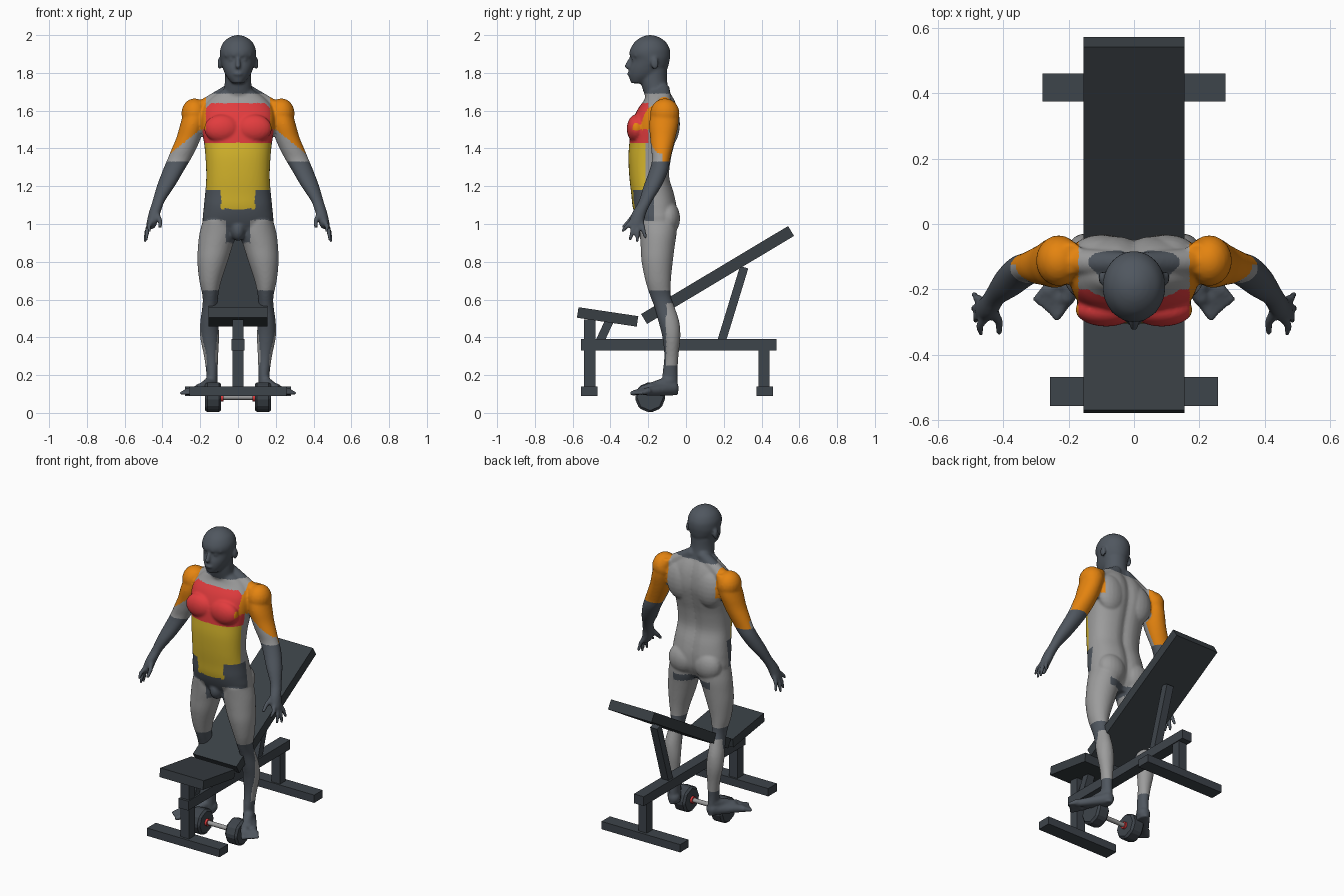
import bpy, bmesh, math
from mathutils import Matrix, Vector

cube = bpy.data.objects.get("Cube")
if cube:
    bpy.data.objects.remove(cube, do_unlink=True)


def material(name, r, g, b):
    mat = bpy.data.materials.new(name)
    mat.use_nodes = True
    mat.diffuse_color = (r, g, b, 1)
    mat.node_tree.nodes["Principled BSDF"].inputs["Base Color"].default_value = (r, g, b, 1)
    return mat


SLATE = material("slate body", .08, .095, .115)
GREY = material("grey muscle", .33, .33, .33)
RED = material("red chest", .76, .045, .048)
ORANGE = material("orange shoulder", .78, .23, .005)
YELLOW = material("yellow abdomen", .68, .47, .025)
FRAME = material("dark frame", .048, .058, .07)
PAD = material("dark pad", .04, .049, .057)


# ---------- shape helpers ----------
def blend(rows, steps=4):
    """Smooth curve through rows of numbers."""
    out = []
    for i in range(len(rows) - 1):
        a, b, c, d = (rows[max(0, min(len(rows) - 1, i + k))] for k in (-1, 0, 1, 2))
        for s in range(steps):
            t = s / steps
            out.append([q + t / 2 * (r - p + t * (2*p - 5*q + 4*r - s_ + t * (3*(q - r) + s_ - p)))
                        for p, q, r, s_ in zip(a, b, c, d)])
    return out + [list(rows[-1])]


def loft(bm, rows, side=1, power=2.0, sides=32):
    """Level rings from rows of height, x limits and y limits."""
    rings = []
    for z, x0, x1, y0, y1 in blend(rows):
        ring = []
        for k in range(sides):
            a = math.tau * k / sides
            c, s = (math.copysign(abs(f(a)) ** (2 / power), f(a)) for f in (math.cos, math.sin))
            x, y = (x0 + x1 + (x1 - x0) * c) / 2, (y0 + y1 + (y1 - y0) * s) / 2
            ring.append(bm.verts.new((side * x, y, z)))
        rings.append(ring)
    for low, high in zip(rings, rings[1:]):
        for k in range(sides):
            n = (k + 1) % sides
            bm.faces.new((low[k], low[n], high[n], high[k]))
    bm.faces.new(rings[0][::-1])
    bm.faces.new(rings[-1])
    return [v for ring in rings for v in ring]


def blob(bm, center, radii):
    m = Matrix.Translation(center) @ Matrix.Diagonal((*radii, 1))
    bmesh.ops.create_uvsphere(bm, u_segments=20, v_segments=12, radius=1, matrix=m)


def limb(bm, side, a, ra, b, rb):
    """Tapered rod with round ends."""
    a, b = (Vector((side * p[0], p[1], p[2])) for p in (a, b))
    blob(bm, a, (ra,) * 3)
    blob(bm, b, (rb,) * 3)
    turn = (b - a).to_track_quat('Z', 'Y').to_matrix().to_4x4()
    bmesh.ops.create_cone(bm, cap_ends=True, segments=16, radius1=ra, radius2=rb,
                          depth=(b - a).length, matrix=Matrix.Translation((a + b) / 2) @ turn)


def finish(name, bm, mats):
    bmesh.ops.recalc_face_normals(bm, faces=bm.faces[:])
    mesh = bpy.data.meshes.new(name)
    bm.to_mesh(mesh)
    bm.free()
    obj = bpy.data.objects.new(name, mesh)
    bpy.context.collection.objects.link(obj)
    for m in mats:
        mesh.materials.append(m)
    return obj


# ---------- figure ----------
bm = bmesh.new()
torso = [(.92, .09, -.2, -.09), (1, .18, -.25, -.05), (1.08, .182, -.28, -.045),
         (1.16, .174, -.29, -.06), (1.25, .168, -.3, -.085), (1.35, .172, -.305, -.075),
         (1.43, .18, -.3, -.055), (1.52, .195, -.29, -.035), (1.6, .19, -.26, -.04),
         (1.66, .15, -.22, -.06), (1.71, .08, -.21, -.09)]
for v in loft(bm, [(z, -w, w, f, b) for z, w, f, b in torso], power=2.4, sides=48):
    if v.co.y > -.12:  # spine groove
        v.co.y -= .016 * math.exp(-(v.co.x / .03) ** 2)

head = [(1.745, .03, -.29, -.22), (1.78, .06, -.302, -.14), (1.82, .079, -.302, -.1),
        (1.87, .093, -.288, -.086), (1.9, .096, -.3, -.083), (1.93, .093, -.293, -.087),
        (1.965, .075, -.27, -.108), (1.99, .042, -.235, -.145), (2, .01, -.2, -.18)]
neck = [(1.64, .1, -.2, -.07), (1.7, .076, -.225, -.09), (1.76, .07, -.24, -.1), (1.82, .07, -.23, -.1)]
for rows in (head, neck):
    loft(bm, [(z, -w, w, f, b) for z, w, f, b in rows])
limb(bm, 1, (0, -.293, 1.875), .01, (0, -.31, 1.836), .015)   # nose
blob(bm, (0, -.298, 1.795), (.026, .014, .011))               # lips
blob(bm, (0, -.21, .97), (.04, .05, .06))                     # groin

leg = [(1.02, .03, .185, -.25, -.05), (.95, .01, .204, -.245, -.05), (.88, .03, .212, -.24, -.06),
       (.8, .055, .215, -.235, -.07), (.7, .088, .205, -.215, -.08), (.62, .105, .188, -.19, -.08),
       (.56, .108, .189, -.167, -.06), (.48, .104, .2, -.145, -.035), (.4, .1, .2, -.125, -.03),
       (.3, .105, .18, -.115, -.04), (.2, .108, .167, -.125, -.045), (.095, .11, .165, -.13, -.04)]
arm = [(1.65, .15, .23, -.15, -.06), (1.6, .16, .282, -.18, -.04), (1.53, .175, .305, -.195, -.04),
       (1.46, .195, .325, -.19, -.055), (1.4, .22, .35, -.185, -.07), (1.34, .252, .375, -.18, -.085),
       (1.28, .288, .4, -.195, -.095), (1.2, .335, .43, -.225, -.13), (1.12, .388, .453, -.25, -.18),
       (1.06, .41, .472, -.285, -.21), (1, .43, .485, -.3, -.225), (.975, .445, .485, -.28, -.235)]
finger_tips = [(.468, -.335, .965), (.485, -.295, .92), (.492, -.258, .91), (.488, -.215, .93)]

for s in (-1, 1):
    loft(bm, leg, s)
    loft(bm, arm, s)
    blob(bm, (s * .085, -.262, 1.505), (.095, .052, .075))   # chest muscle
    blob(bm, (s * .23, -.112, 1.585), (.07, .078, .08))      # shoulder muscle
    blob(bm, (s * .09, -.095, 1.03), (.09, .064, .09))       # buttock
    blob(bm, (s * .1, -.092, 1.53), (.095, .06, .12))        # upper back
    limb(bm, s, (.04, -.12, 1.71), .035, (.17, -.115, 1.625), .042)
    blob(bm, (s * .098, -.165, 1.85), (.01, .022, .032))     # ear
    limb(bm, s, (.02, -.288, 1.895), .012, (.06, -.262, 1.893), .012)
    blob(bm, (s * .035, -.274, 1.87), (.014, .014, .01))     # eye
    # hand
    for k, tip in enumerate(finger_tips):
        root = Vector((.46, -.29 + .018 * k, 1.01))
        middle = root.lerp(Vector(tip), .5) + Vector((.008, 0, 0))
        limb(bm, s, root, .014, middle, .012)
        limb(bm, s, middle, .012, tip, .009)
    limb(bm, s, (.435, -.26, 1.06), .018, (.412, -.3, 1.015), .013)
    limb(bm, s, (.412, -.3, 1.015), .013, (.412, -.33, .985), .01)
    # foot
    limb(bm, s, (.137, -.075, .13), .038, (.2, -.185, .125), .032)
    limb(bm, s, (.14, -.085, .165), .032, (.205, -.225, .12), .026)
    limb(bm, s, (.145, -.08, .125), .034, (.255, -.205, .113), .022)
    for k in range(5):
        base = (.21 + .014 * k, -.24 + .01 * k, .114)
        tip = (.236 + .016 * k, -.283 + .013 * k, .104)
        limb(bm, s, base, .018, tip, .014 if k == 0 else .01)

rough = finish("figure_rough", bm, [])
remesh = rough.modifiers.new("skin", 'REMESH')
remesh.mode = 'VOXEL'
remesh.voxel_size = .0075
soften = rough.modifiers.new("soften", 'SMOOTH')
soften.factor, soften.iterations = .5, 4
skin = bpy.data.meshes.new_from_object(rough.evaluated_get(bpy.context.evaluated_depsgraph_get()))
bpy.data.objects.remove(rough, do_unlink=True)
figure = bpy.data.objects.new("figure", skin)
bpy.context.collection.objects.link(figure)

BODY = [SLATE, GREY, RED, ORANGE, YELLOW]
skin.materials.clear()
for m in BODY:
    skin.materials.append(m)


def muscle_colour(p):
    x, y, z = abs(p.x), p.y, p.z
    if z > 1.69 or (x > .3 and z < 1.33) or (x > .24 and 1.15 < z < 1.33):
        return SLATE
    if x > .195 and z > 1.15:                            # upper arm
        return ORANGE if z > 1.5 - .8 * (x - .2) or y > -.125 else GREY
    if z > 1.5 and x > .17:
        return ORANGE
    if z > 1.43:
        return RED if z < 1.64 and y < -.2 else GREY
    if z > 1.18:
        return YELLOW if y < -.215 else GREY
    if z > 1.02:                                         # hips
        if z > 1.08 and x < .09 and y < -.2:
            return YELLOW
        return SLATE if y < -.17 else GREY
    if z > .65:                                          # thighs
        groin = z > .9 and x < .065 and y < -.1
        fold = .9 < z < .945 and y > -.1 and x < .13
        return SLATE if groin or fold else GREY
    return GREY if .25 < z < .58 and y > -.105 else SLATE   # calves


for face in skin.polygons:
    face.material_index = BODY.index(muscle_colour(face.center))
    face.use_smooth = True


# ---------- bench ----------
def box(name, size, center, mat, tilt=0):
    bm = bmesh.new()
    m = Matrix.Translation(center) @ Matrix.Rotation(math.radians(tilt), 4, 'X') @ Matrix.Diagonal((*size, 1))
    bmesh.ops.create_cube(bm, size=1, matrix=m)
    return finish(name, bm, [mat])


box("seat_pad", (.31, .32, .056), (0, -.415, .508), PAD, -8.5)
box("back_pad", (.31, .907, .061), (0, .167, .73), PAD, 30.9)
box("main_rail", (.07, 1.035, .06), (0, -.038, .36), FRAME)
box("front_post", (.06, .06, .37), (0, -.51, .31), FRAME)
box("rear_post", (.06, .058, .21), (0, .413, .235), FRAME)
box("front_foot_bar", (.515, .088, .05), (0, -.512, .115), FRAME)
box("rear_foot_bar", (.56, .085, .05), (0, .417, .115), FRAME)
box("seat_strut", (.05, .045, .13), (0, -.432, .43), FRAME, -25)
box("back_strut", (.05, .045, .41), (0, .248, .575), FRAME, -17)


# ---------- dumbbell ----------
def rod(name, x, length, radius, sides, mat):
    bm = bmesh.new()
    m = Matrix.Translation((x, -.19, .083)) @ Matrix.Rotation(math.pi / 2, 4, 'Y')
    bmesh.ops.create_cone(bm, cap_ends=True, segments=sides, radius1=radius, radius2=radius,
                          depth=length, matrix=m)
    obj = finish(name, bm, [mat])
    if sides > 8:
        for f in obj.data.polygons:
            f.use_smooth = len(f.vertices) == 4
    else:
        bevel = obj.modifiers.new("bevel", 'BEVEL')
        bevel.width, bevel.segments = .012, 1
    return obj


rod("dumbbell_handle", 0, .2, .014, 16, GREY)
for s, label in ((-1, "right"), (1, "left")):
    rod("dumbbell_weight_" + label, s * .132, .085, .083, 8, FRAME)
    rod("dumbbell_collar_" + label, s * .083, .014, .022, 16, RED)
